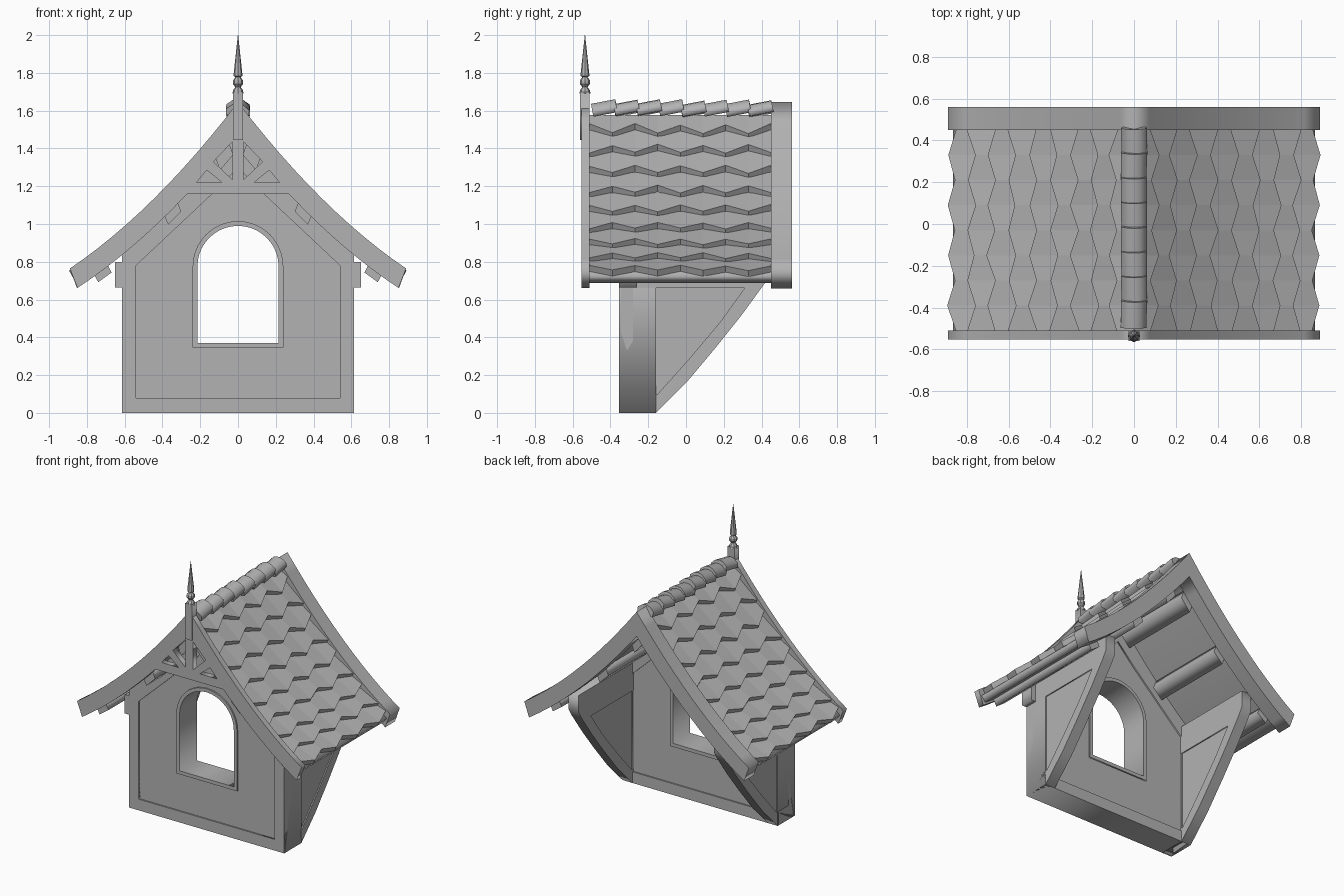
import bpy, bmesh, math, random
from math import pi, sqrt, sin, cos

random.seed(4)
if "Cube" in bpy.data.objects:
    bpy.data.objects.remove(bpy.data.objects["Cube"])

grey = bpy.data.materials.new("plain_grey")
grey.use_nodes = True
COLOUR = (0.45, 0.45, 0.45, 1)
grey.diffuse_color = COLOUR
grey.node_tree.nodes["Principled BSDF"].inputs["Base Color"].default_value = COLOUR


def finish(name, bm):
    bmesh.ops.recalc_face_normals(bm, faces=bm.faces)
    mesh = bpy.data.meshes.new(name)
    bm.to_mesh(mesh)
    bm.free()
    mesh.materials.append(grey)
    ob = bpy.data.objects.new(name, mesh)
    bpy.context.collection.objects.link(ob)
    return ob


def plate(name, loops, a, b, axis="y", height=0, tilt=0, roll=0):
    """Flat outline with holes, extruded from a to b along an axis."""
    cu = bpy.data.curves.new(name, "CURVE")
    cu.dimensions, cu.fill_mode = "2D", "BOTH"
    cu.extrude = abs(b - a) / 2
    for loop in loops:
        sp = cu.splines.new("POLY")
        sp.points.add(len(loop) - 1)
        for p, (u, v) in zip(sp.points, loop):
            p.co = (u, v, 0, 1)
        sp.use_cyclic_u = True
    cu.materials.append(grey)
    ob = bpy.data.objects.new(name, cu)
    bpy.context.collection.objects.link(ob)
    mid = (a + b) / 2
    ob.location = (0, mid, height) if axis == "y" else (mid, 0, height)
    ob.rotation_euler = (pi / 2 + tilt, roll, 0 if axis == "y" else pi / 2)
    bpy.ops.object.select_all(action="DESELECT")
    ob.select_set(True)
    bpy.context.view_layer.objects.active = ob
    bpy.ops.object.convert(target="MESH")
    return ob


def box(name, x0, x1, y0, y1, z0, z1):
    return plate(name, [[(x0, z0), (x1, z0), (x1, z1), (x0, z1)]], y0, y1)


# Flared roof line: height at x, lowered by a depth square to the slope
def roof(x, depth=0):
    x = abs(x)
    slope = 0.713 * x - 1.306
    return 1.645 - 1.306 * x + 0.356 * x * x - depth * sqrt(1 + slope * slope)


def roof_line(x0, x1, depth, n=12):
    return [(x0 + (x1 - x0) * i / n, roof(x0 + (x1 - x0) * i / n, depth)) for i in range(n + 1)]


def mirrored(half):
    """Close a right-hand outline with its mirror image."""
    return half + [(-x, z) for x, z in reversed(half) if abs(x) > 1e-5]


def chevron(edge, top, bottom):
    upper = mirrored(roof_line(edge, 0, top))
    lower = mirrored(roof_line(edge - 0.35 * bottom, 0, bottom))
    return upper + lower[::-1]


def arch(r, sill, spring=0.775, n=20):
    return [(-r, sill), (r, sill)] + [(r * cos(pi * i / n), spring + r * sin(pi * i / n)) for i in range(n + 1)]


# Gable wall with recessed panel and arched window
wall = mirrored([(0.615, 0)] + roof_line(0.615, 0, 0.09))
panel = mirrored([(0.54, 0.08), (0.54, 0.78), (0.13, 1.165), (0, 1.3)])
opening, casing = arch(0.215, 0.37), arch(0.24, 0.345)
plate("gable_wall", [wall, opening], -0.345, -0.17)
for side, a, b in (("front", -0.355, -0.345), ("back", -0.17, -0.16)):
    plate(side + "_wall_border", [wall, panel], a, b)
    plate(side + "_window_frame", [casing, opening], a, b)

# Side cheeks with curved back edge and recessed panels
cheek = [(-0.345, 0), (-0.16, 0), (0.01, 0.17), (0.165, 0.355), (0.3, 0.525),
         (0.42, 0.69), (0.45, 0.74), (0.45, 0.86), (-0.345, 0.86)]
cheek_panel = [(-0.28, 0.1), (-0.15, 0.1), (0.02, 0.29), (0.18, 0.48), (0.31, 0.66), (-0.28, 0.66)]
for s, side in ((1, "left"), (-1, "right")):
    plate(side + "_cheek", [cheek], s * 0.545, s * 0.607, "x")
    plate(side + "_cheek_outer_border", [cheek, cheek_panel], s * 0.607, s * 0.615, "x")
    plate(side + "_cheek_inner_border", [cheek, cheek_panel], s * 0.537, s * 0.545, "x")
    box(side + "_wall_plate", s * 0.6, s * 0.65, -0.355, -0.26, 0.665, 0.8)

# Front bargeboard with pierced truss
barge = mirrored(roof_line(0.89, 0, 0))
under = mirrored(roof_line(0.85, 0.27, 0.107))
low_hole = [(0.22, 1.22), (0.085, 1.22), (0.165, 1.285)]
high_hole = [(0.03, 1.435), (0.03, 1.235), (0.13, 1.33)]
holes = [[(s * x, z) for x, z in h] for h in (low_hole, high_hole) for s in (1, -1)]
plate("front_bargeboard", [barge + under[::-1]] + holes, -0.552, -0.51)
plate("back_bargeboard", [chevron(0.89, 0, 0.107)], 0.45, 0.56)

# Roof deck and purlins
plate("roof_deck", [chevron(0.865, 0.045, 0.095)], -0.51, 0.45)
for x in (0.085, 0.36, 0.73):
    for s in (1, -1):
        lo, hi = x - 0.035, x + 0.035
        plate("purlin", [[(s * lo, roof(lo, 0.09)), (s * hi, roof(hi, 0.09)),
                          (s * (hi - 0.025), roof(hi, 0.145) + 0.02),
                          (s * (lo - 0.025), roof(lo, 0.145) + 0.02)]], -0.51, 0.45)


# Tile courses with zigzag lower edges, each lapping the one below
def tile_course(name, s, low, high, phase):
    bm = bmesh.new()
    steps, rings = 8, []
    for i in range(steps + 1):
        y = -0.51 + 0.96 * i / steps
        x = low + (0.018 if (i + phase) % 2 else -0.018) + random.uniform(-0.004, 0.004)
        rings.append([bm.verts.new((s * u, y, roof(u, d))) for u, d in
                      ((x, 0.008), (high, 0.042), (high, 0.07), (x - 0.018, 0.045))])
    for p, q in zip(rings, rings[1:]):
        for k in range(4):
            bm.faces.new((p[k], p[k - 1], q[k - 1], q[k]))
    bm.faces.new(rings[0])
    bm.faces.new(rings[-1])
    finish(name, bm)


edges = [0.872, 0.78, 0.685, 0.585, 0.485, 0.385, 0.285, 0.19, 0.1]
for s, side in ((1, "left"), (-1, "right")):
    for i, low in enumerate(edges):
        high = max(0, low - 0.13)
        tile_course(side + "_tile_course", s, low, high, i % 2)

# Ridge cap tiles, tilted to overlap
cap = mirrored([(0.06, -0.045), (0.062, -0.012), (0.03, 0.014), (0, 0.02)])
for i in range(8):
    y = -0.5 + 0.118 * i
    plate("ridge_cap", [cap], y, y + 0.13, height=1.625 + random.uniform(-0.004, 0.004),
          tilt=0.19, roll=random.uniform(-0.08, 0.08))

# Finial: square post and turned spire
box("finial_post", -0.027, 0.027, -0.56, -0.51, 1.445, 1.7)
bm = bmesh.new()
turning = [(0.03, 1.69), (0.025, 1.71), (0.014, 1.725), (0.027, 1.742), (0.027, 1.76), (0.014, 1.778),
           (0.023, 1.784), (0.023, 1.795), (0.001, 2)]
rings = [[bm.verts.new((r * cos(pi * k / 4), -0.535 + r * sin(pi * k / 4), z)) for k in range(8)]
         for r, z in turning]
for p, q in zip(rings, rings[1:]):
    for k in range(8):
        bm.faces.new((p[k - 1], p[k], q[k], q[k - 1]))
bm.faces.new(rings[0])
bm.faces.new(rings[-1])
finish("finial_spire", bm)
